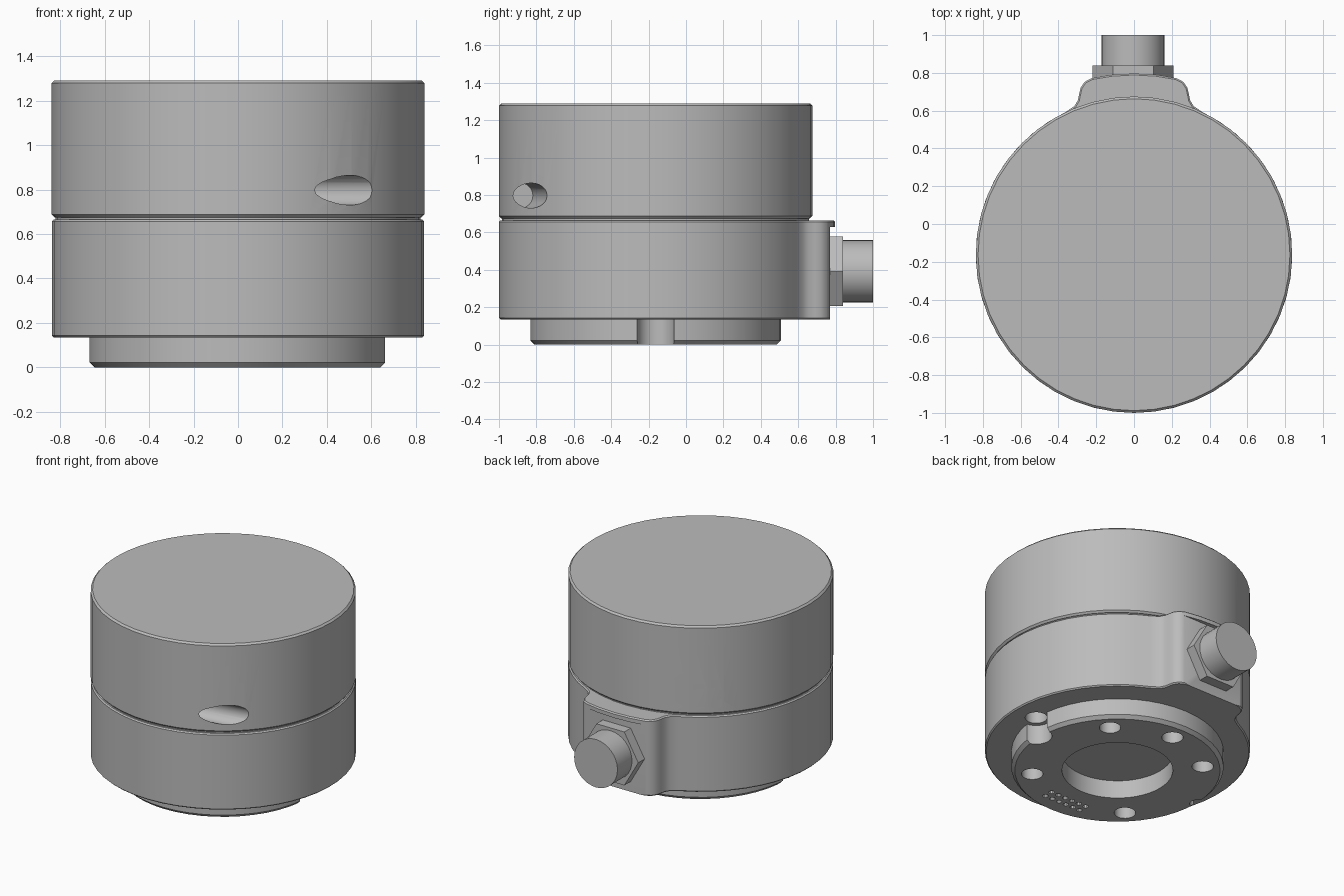
import bpy
import bmesh
from math import sin, cos, pi, radians
from mathutils import Matrix, Vector

cube = bpy.data.objects.get("Cube")
if cube:
    bpy.data.objects.remove(cube, do_unlink=True)

CY = -0.1625      # y of the housing axis
R = 0.8375        # housing radius

metal = bpy.data.materials.new("plain grey metal")
metal.use_nodes = True
GREY = (0.5, 0.5, 0.5, 1)
metal.diffuse_color = GREY
metal.node_tree.nodes["Principled BSDF"].inputs["Base Color"].default_value = GREY


def ring(radius, count, x=0, y=0, start=0, end=2 * pi):
    step = (end - start) / count
    return [(x + radius * cos(start + i * step), y + radius * sin(start + i * step))
            for i in range(count)]


def prism(name, outline, z0, z1, bevel=0, matrix=None):
    """Extrude a 2D outline from z0 to z1, optionally bevelling its rims."""
    bm = bmesh.new()
    face = bm.faces.new([bm.verts.new((x, y, z0)) for x, y in outline])
    top = bmesh.ops.extrude_face_region(bm, geom=[face])["geom"]
    bmesh.ops.translate(bm, vec=Vector((0, 0, z1 - z0)),
                        verts=[g for g in top if isinstance(g, bmesh.types.BMVert)])
    if matrix:
        bm.transform(matrix)
    bmesh.ops.recalc_face_normals(bm, faces=bm.faces)
    mesh = bpy.data.meshes.new(name)
    bm.to_mesh(mesh)
    bm.free()
    obj = bpy.data.objects.new(name, mesh)
    bpy.context.collection.objects.link(obj)
    mesh.materials.append(metal)
    if bevel:
        mod = obj.modifiers.new("rim", "BEVEL")
        mod.width = bevel
        mod.segments = 1
        mod.limit_method = "ANGLE"
        mod.angle_limit = radians(65)
    return obj


def finish(obj, cutters=()):
    """Subtract the cutters, bake the modifiers and smooth the round faces."""
    for cutter in cutters:
        cutter.hide_render = True
        mod = obj.modifiers.new("cut", "BOOLEAN")
        mod.operation = "DIFFERENCE"
        mod.solver = "EXACT"
        mod.object = cutter
    bpy.ops.object.select_all(action="DESELECT")
    obj.select_set(True)
    bpy.context.view_layer.objects.active = obj
    for mod in list(obj.modifiers):
        bpy.ops.object.modifier_apply(modifier=mod.name)
    bpy.ops.object.shade_smooth_by_angle(angle=radians(35))
    for cutter in cutters:
        bpy.data.objects.remove(cutter, do_unlink=True)


def drill(radius, x, y, z0, z1, count=24):
    return prism("drill", ring(radius, count, x, y), z0, z1)


# Upper housing with two opposite slanted blind bores
upper = prism("upper_housing", ring(R, 48, 0, CY, -pi / 2, 1.5 * pi), 0.675, 1.29, 0.012)
bores = []
for turn in (0, pi):
    aim = (Matrix.Translation((0, CY, 0.797)) @ Matrix.Rotation(turn, 4, "Z")
           @ Matrix.Translation((0.48, -0.67, 0)) @ Matrix.Rotation(radians(10), 4, "Z")
           @ Matrix.Rotation(pi / 2, 4, "Y"))
    bores.append(prism("bore", ring(0.067, 24), -0.3, 0.5, matrix=aim))
finish(upper, bores)

# Narrow neck inside the seam between the housings
finish(prism("seam_neck", ring(0.82, 48, 0, CY), 0.64, 0.7))

# Lower housing: round body with a rounded connector boss at the back
half_boss = [(0.315, 0.625), (0.297, 0.655), (0.29, 0.69), (0.283, 0.72),
             (0.262, 0.752), (0.225, 0.772), (0.12, 0.79)]
body_arc = ring(R, 42, 0, CY, radians(115.5), radians(424.5))
body_arc.append((R * cos(radians(64.5)), CY + R * sin(radians(64.5))))
outline = body_arc + half_boss + [(0, 0.797)] + [(-x, y) for x, y in reversed(half_boss)]
lower = prism("lower_housing", outline, 0.135, 0.665, 0.008)
flat = prism("flat", [(-0.5, 0.77), (0.5, 0.77), (0.5, 1), (-0.5, 1)], 0, 0.63)
finish(lower, [flat, drill(0.07, 0.67, CY, 0.05, 0.26)])

# Mounting flange with centre recess, bolt holes, locating notches and contact sockets
flange = prism("mounting_flange", ring(0.67, 48, 0, CY), 0, 0.16, 0.022)
cuts = [drill(0.35, 0, CY, -0.1, 0.125, 48),
        drill(0.1, 0.67, CY, -0.1, 0.3),
        drill(0.05, -0.66, CY, -0.1, 0.3)]
for angle in (45, 90, 135, 225, 315):
    a = radians(angle)
    cuts.append(drill(0.068, 0.54 * cos(a), CY + 0.54 * sin(a), -0.1, 0.12))
for row in (0, 1):
    for col in range(6):
        cuts.append(drill(0.018, (col - 2.5) * 0.056, CY - 0.48 - row * 0.06,
                          -0.1, 0.05, 10))
finish(flange, cuts)

# Cable connector: hexagonal nut and round barrel pointing backwards
backwards = Matrix.Translation((-0.005, 0, 0.392)) @ Matrix.Rotation(-pi / 2, 4, "X")
nut = prism("connector_nut", ring(0.215, 6), 0.76, 0.84, matrix=backwards)
finish(nut)
finish(prism("connector_barrel", ring(0.167, 32), 0.8, 1.0, matrix=backwards))
